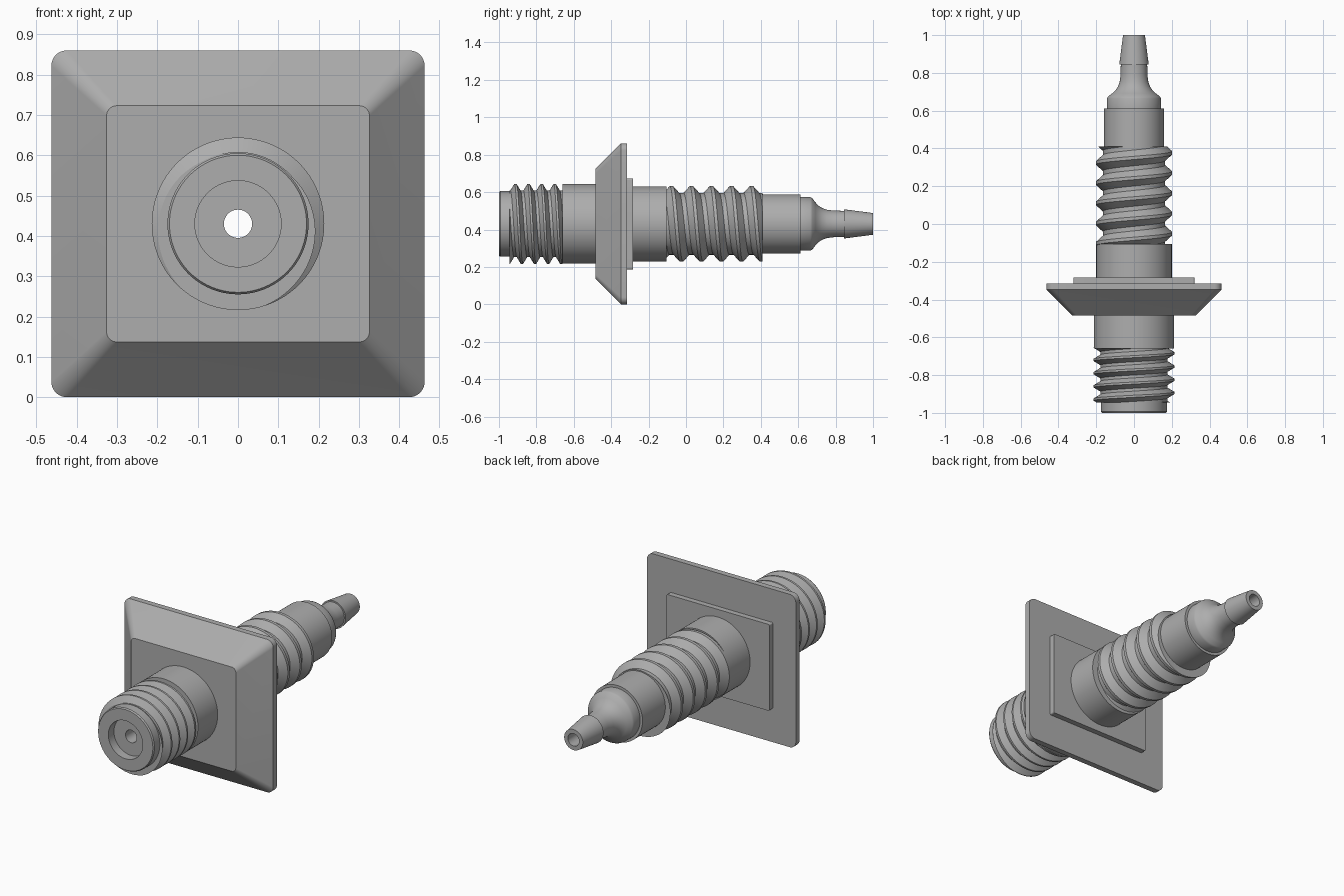
import bpy, bmesh, math

cube = bpy.data.objects.get("Cube")
if cube:
    bpy.data.objects.remove(cube, do_unlink=True)

AXIS_Z = 0.43
SEG = 96
TAU = math.tau

grey = bpy.data.materials.new("satin grey")
grey.use_nodes = True
tone = (0.42, 0.42, 0.42, 1)
grey.diffuse_color = tone
grey.node_tree.nodes["Principled BSDF"].inputs["Base Color"].default_value = tone


def finish(name, bm):
    """Weld, orient and smooth a mesh, then add it to the scene."""
    bmesh.ops.remove_doubles(bm, verts=bm.verts, dist=0.0002)
    bmesh.ops.recalc_face_normals(bm, faces=bm.faces)
    mesh = bpy.data.meshes.new(name)
    bm.to_mesh(mesh)
    bm.free()
    mesh.materials.append(grey)
    obj = bpy.data.objects.new(name, mesh)
    bpy.context.collection.objects.link(obj)
    bpy.ops.object.select_all(action='DESELECT')
    obj.select_set(True)
    bpy.context.view_layer.objects.active = obj
    bpy.ops.object.shade_smooth_by_angle(angle=math.radians(28))
    return obj


def on_axis(r, y, a):
    return (r * math.sin(a), y, AXIS_Z + r * math.cos(a))


def skin(bm, rings, closed=False):
    """Join successive equal-length rings with quads."""
    pairs = list(zip(rings, rings[1:]))
    if closed:
        pairs.append((rings[-1], rings[0]))
    for a, b in pairs:
        for i in range(len(a)):
            j = (i + 1) % len(a)
            bm.faces.new((a[i], a[j], b[j], b[i]))


def lathe(name, profile):
    """Revolve a closed (radius, y) outline around the long axis."""
    bm = bmesh.new()
    rings = [[bm.verts.new(on_axis(r, y, TAU * i / SEG)) for i in range(SEG)]
             for r, y in profile]
    skin(bm, rings, closed=True)
    return finish(name, bm)


def thread(name, y0, y1, pitch, root, crest, phase):
    """Right-handed helical ridge, cut off square at both ends."""
    stops = [(0, crest), (0.16, crest), (0.47, root), (0.69, root), (1, crest)]

    def radius(y, a):
        t = ((y - phase) / pitch - a / TAU + 0.08) % 1
        for (t0, r0), (t1, r1) in zip(stops, stops[1:]):
            if t <= t1:
                return r0 + (r1 - r0) * (t - t0) / (t1 - t0)

    per_turn = len(stops) - 1
    first = math.floor((y0 - phase) / pitch) - 2
    last = math.ceil((y1 - phase) / pitch) + 2
    bm = bmesh.new()
    columns = []
    for i in range(SEG):
        a = TAU * i / SEG
        col = [bm.verts.new(on_axis(root - 0.01, y0, a))]
        for turn in range(first, last):
            for t, _ in stops[:-1]:
                y = phase + pitch * (turn + t - 0.08 + a / TAU)
                y = min(max(y, y0), y1)
                col.append(bm.verts.new(on_axis(radius(y, a), y, a)))
        col.append(bm.verts.new(on_axis(root - 0.01, y1, a)))
        columns.append(col)
    # The seam column is the first column moved on by one turn
    c = columns[0]
    seam = [c[0]] + c[1 + per_turn:-1] + [c[-2]] * per_turn + [c[-1]]
    for a, b in zip(columns, columns[1:] + [seam]):
        for k in range(len(a) - 1):
            quad = list(dict.fromkeys((a[k], a[k + 1], b[k + 1], b[k])))
            if len(quad) > 2 and not bm.faces.get(quad):
                bm.faces.new(quad)
    return finish(name, bm)


def plate(name, sections):
    """Loft rounded rectangles given as (half width, half height, corner, y)."""
    bm = bmesh.new()
    rings = []
    steps = 12
    for w, h, r, y in sections:
        ring = []
        for q, (sx, sz) in enumerate([(1, 1), (-1, 1), (-1, -1), (1, -1)]):
            for s in range(steps + 1):
                a = (q + s / steps) * math.pi / 2
                ring.append(bm.verts.new((sx * (w - r) + r * math.cos(a), y,
                                          AXIS_Z + sz * (h - r) + r * math.sin(a))))
        rings.append(ring)
    skin(bm, rings)
    return finish(name, bm)


# Stepped body with counterbore, through bore and barbed nozzle
BORE = 0.035
lathe("stepped_body", [
    (BORE, -0.95), (0.107, -0.95), (0.107, -1), (0.17, -1), (0.175, -0.993),
    (0.175, -0.66), (0.213, -0.66), (0.213, -0.4), (0.2, -0.4),
    (0.2, -0.105), (0.16, -0.105), (0.158, 0.612), (0.143, 0.612),
    (0.143, 0.665), (0.138, 0.675), (0.115, 0.692), (0.098, 0.708),
    (0.085, 0.728), (0.076, 0.752), (0.071, 0.79), (0.07, 0.845),
    (0.078, 0.845), (0.058, 1), (BORE, 1)])

# Screw threads
thread("front_thread", -0.945, -0.655, 0.07, 0.178, 0.214, -0.912)
thread("rear_thread", -0.11, 0.41, 0.107, 0.165, 0.202, -0.078)

# Square flange with sloping front, and the pad behind it
plate("flange", [
    (0.19, 0.19, 0.19, -0.485), (0.326, 0.293, 0.025, -0.485),
    (0.463, 0.43, 0.038, -0.348), (0.463, 0.43, 0.038, -0.315),
    (0.19, 0.19, 0.19, -0.315)])
plate("back_pad", [
    (0.32, 0.243, 0.008, -0.32), (0.32, 0.243, 0.008, -0.284),
    (0.19, 0.19, 0.19, -0.284)])
